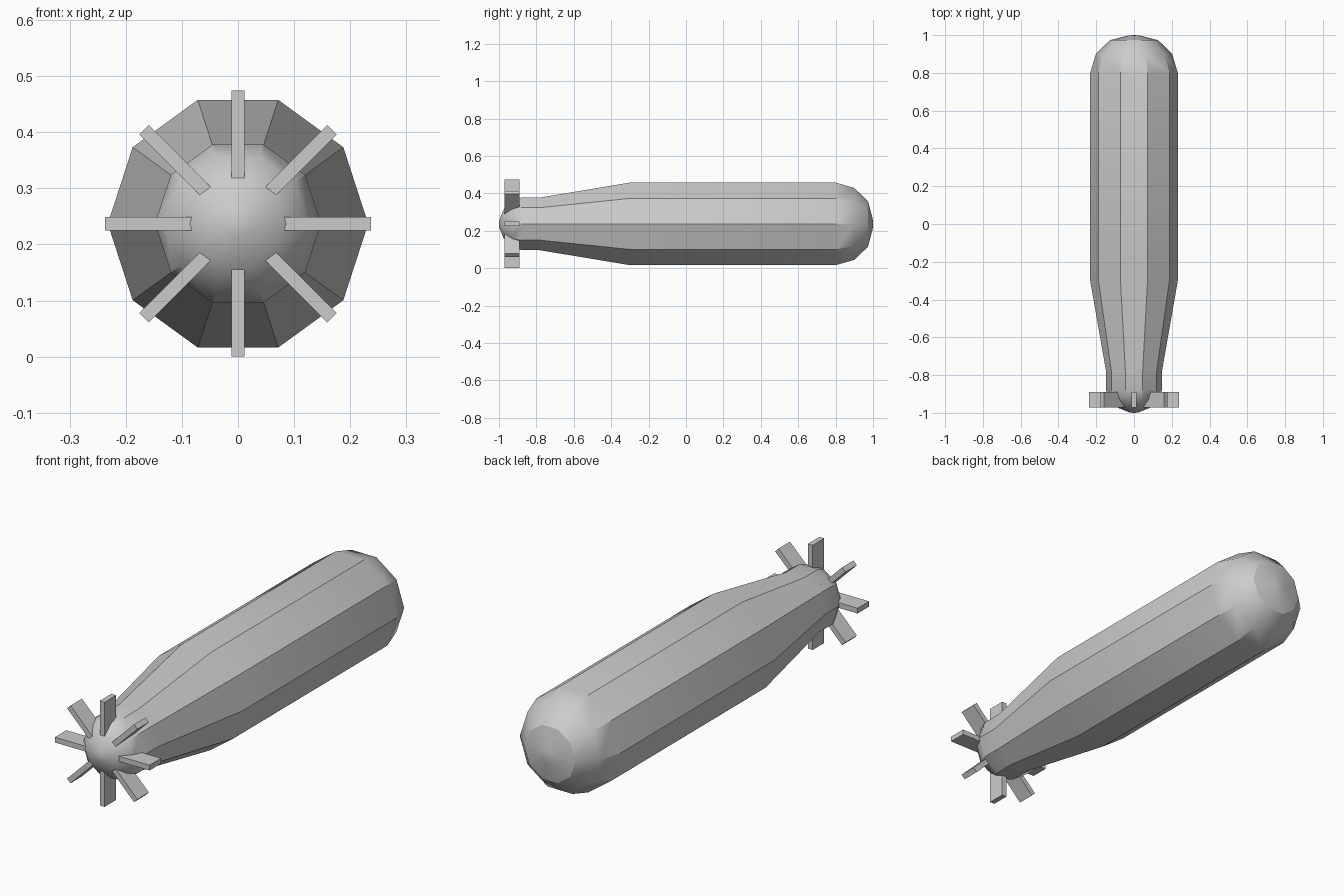
import bpy, bmesh, math
from mathutils import Matrix, Vector

if "Cube" in bpy.data.objects:
    bpy.data.objects.remove(bpy.data.objects["Cube"])

CZ = 0.237
SIDES = 10

def finish(bm, name):
    bmesh.ops.recalc_face_normals(bm, faces=bm.faces)
    me = bpy.data.meshes.new(name)
    bm.to_mesh(me)
    bm.free()
    ob = bpy.data.objects.new(name, me)
    bpy.context.collection.objects.link(ob)
    return ob

# body: ten-sided hull lofted along y, as (y, radius)
profile = [(-0.998, 0.022), (-0.974, 0.083), (-0.93, 0.126), (-0.88, 0.148),
           (-0.78, 0.148), (-0.30, 0.232), (0.80, 0.232), (0.90, 0.202),
           (0.973, 0.128), (0.998, 0.03)]
bm = bmesh.new()
rings = []
for y, r in profile:
    angles = [2 * math.pi * i / SIDES for i in range(SIDES)]
    rings.append([bm.verts.new((r * math.cos(a), y, CZ + r * math.sin(a))) for a in angles])
for a, b in zip(rings, rings[1:]):
    for i in range(SIDES):
        j = (i + 1) % SIDES
        bm.faces.new((a[i], a[j], b[j], b[i]))
for ring, y in ((rings[0], -1.0), (rings[-1], 1.0)):
    tip = bm.verts.new((0, y, CZ))
    for i in range(SIDES):
        bm.faces.new((ring[i], ring[(i + 1) % SIDES], tip))
body = finish(bm, "torpedo_body")
bpy.context.view_layer.objects.active = body
body.select_set(True)
bpy.ops.object.shade_smooth_by_angle(angle=math.radians(30))

# propeller: eight flat radial blades around the tail dome
bm = bmesh.new()
inner, outer = 0.06, 0.237
for k in range(8):
    m = (Matrix.Translation((0, -0.93, CZ))
         @ Matrix.Rotation(k * math.pi / 4, 4, 'Y')
         @ Matrix.Translation(((inner + outer) / 2, 0, 0))
         @ Matrix.Diagonal(Vector((outer - inner, 0.082, 0.024, 1))))
    bmesh.ops.create_cube(bm, size=1, matrix=m)
finish(bm, "propeller_blades")
